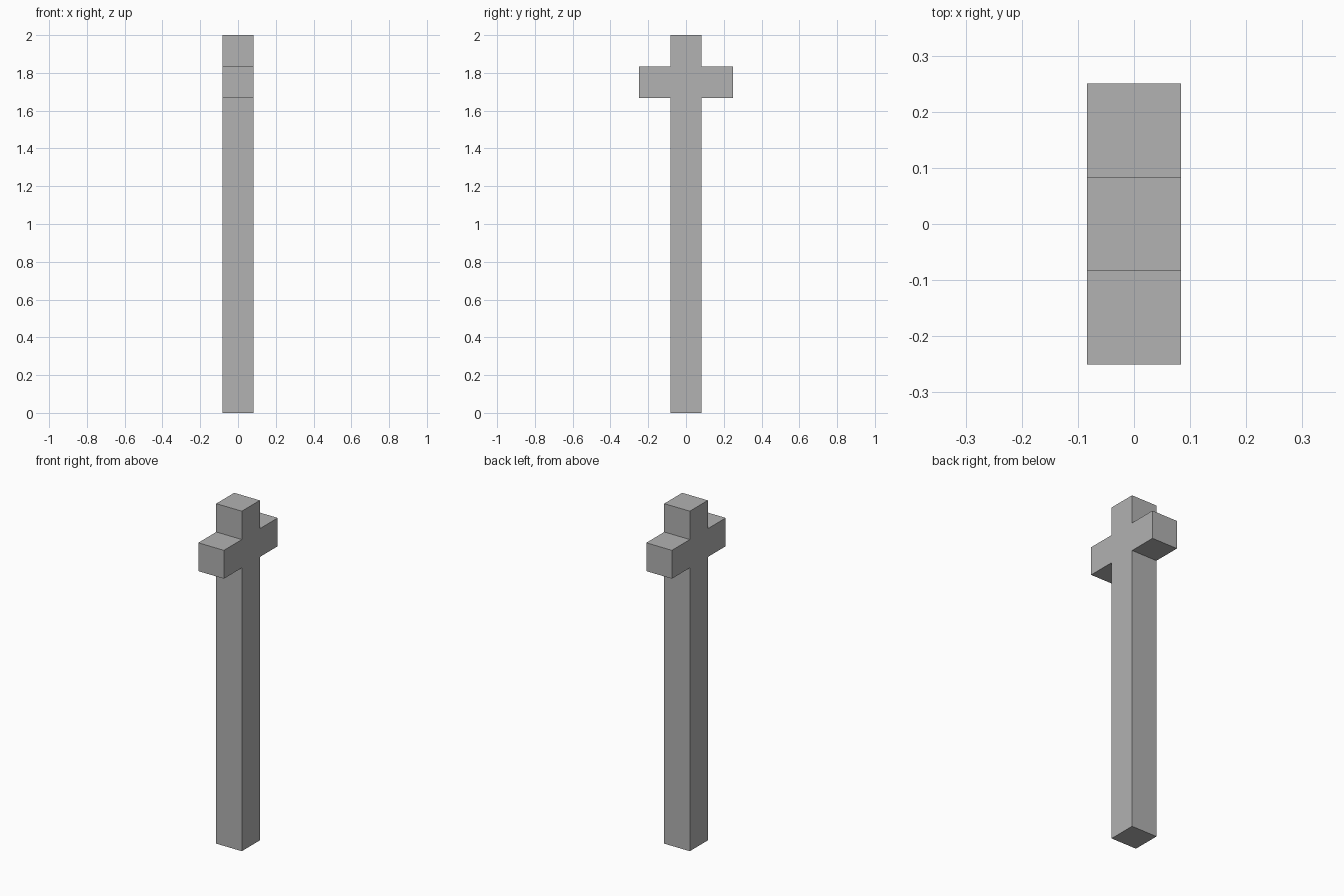
import bpy
import bmesh
from mathutils import Vector

cube = bpy.data.objects.get("Cube")
if cube:
    bpy.data.objects.remove(cube, do_unlink=True)

HEIGHT = 2.0
WIDTH = HEIGHT / 12        # square section of the post and arms
HALF = WIDTH / 2
REACH = WIDTH * 1.5        # arm tip distance from the centre
ARM_TOP = HEIGHT - WIDTH
ARM_BOTTOM = ARM_TOP - WIDTH

# Plain grey for the whole piece
grey = bpy.data.materials.new("stone_grey")
grey.use_nodes = True
colour = (0.445, 0.445, 0.445, 1.0)
grey.diffuse_color = colour
grey.node_tree.nodes["Principled BSDF"].inputs["Base Color"].default_value = colour

# Half outline in the y-z plane, mirrored to a full cross
half = [(HALF, 0), (HALF, ARM_BOTTOM), (REACH, ARM_BOTTOM),
        (REACH, ARM_TOP), (HALF, ARM_TOP), (HALF, HEIGHT)]
outline = half + [(-y, z) for y, z in reversed(half)]

# Extrude the outline across x into one closed solid
bm = bmesh.new()
face = bm.faces.new([bm.verts.new((-HALF, y, z)) for y, z in outline])
extruded = bmesh.ops.extrude_face_region(bm, geom=[face], use_keep_orig=True)
moved = [v for v in extruded["geom"] if isinstance(v, bmesh.types.BMVert)]
bmesh.ops.translate(bm, verts=moved, vec=Vector((WIDTH, 0, 0)))
bmesh.ops.recalc_face_normals(bm, faces=bm.faces)

mesh = bpy.data.meshes.new("cross_post")
bm.to_mesh(mesh)
bm.free()
mesh.materials.append(grey)
post = bpy.data.objects.new("cross_post", mesh)
bpy.context.collection.objects.link(post)
